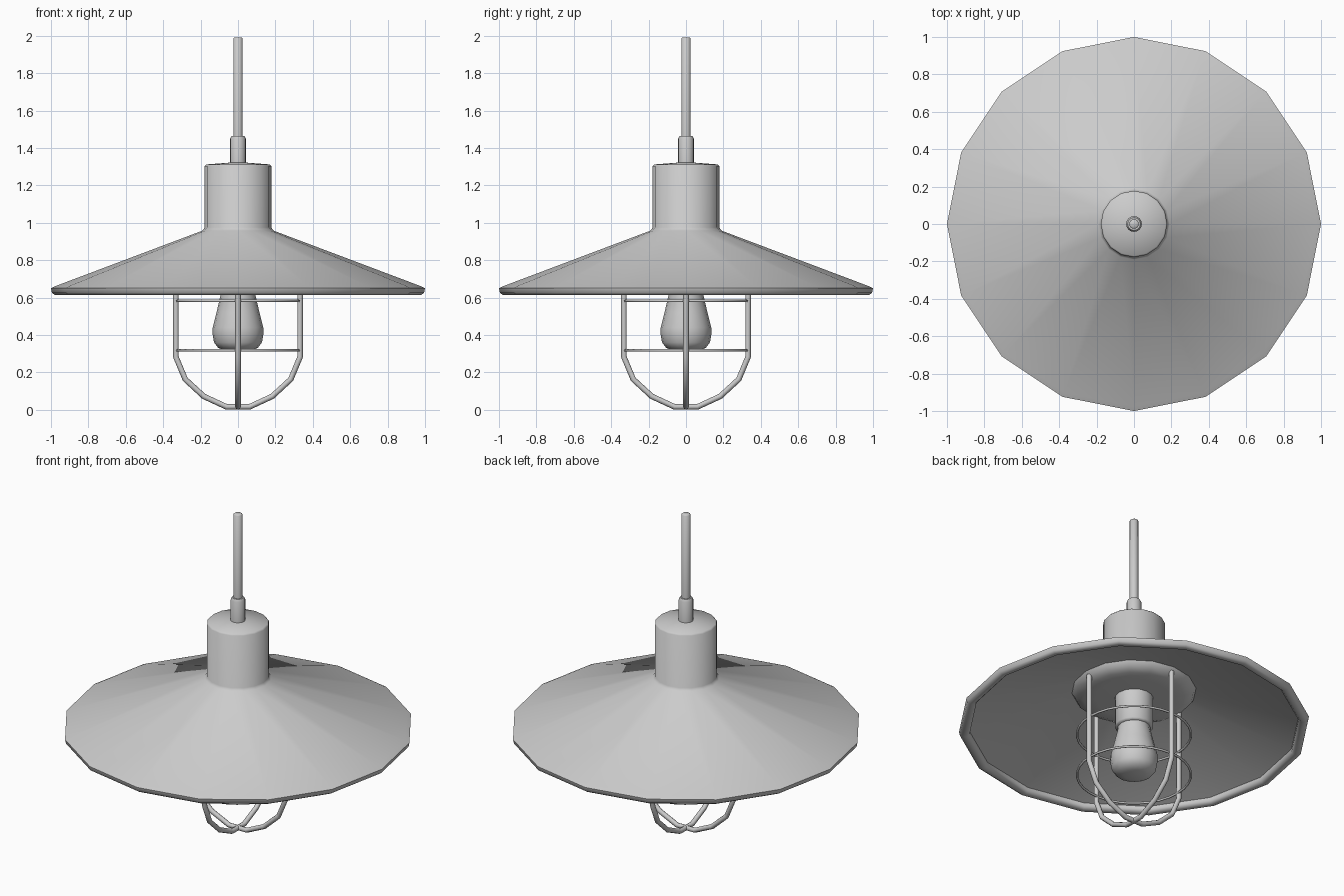
import bpy, bmesh
from math import radians, tau
from mathutils import Matrix, Vector

cube = bpy.data.objects.get("Cube")
if cube:
    bpy.data.objects.remove(cube, do_unlink=True)

GREY = (0.6, 0.6, 0.6, 1)
grey = bpy.data.materials.new("light grey")
grey.use_nodes = True
grey.diffuse_color = GREY
grey.node_tree.nodes["Principled BSDF"].inputs["Base Color"].default_value = GREY


def finish(obj, angle=50):
    """Give the part its material and smooth all but the sharp edges."""
    obj.data.materials.clear()
    obj.data.materials.append(grey)
    bpy.ops.object.select_all(action="DESELECT")
    obj.select_set(True)
    bpy.context.view_layer.objects.active = obj
    bpy.ops.object.shade_smooth_by_angle(angle=radians(angle))


def lathe(name, profile, sides=16):
    """Spin (radius, height) points round the z axis."""
    bm = bmesh.new()
    verts = [bm.verts.new((r, 0, z)) for r, z in profile]
    edges = [bm.edges.new(pair) for pair in zip(verts, verts[1:])]
    bmesh.ops.spin(bm, geom=verts + edges, cent=(0, 0, 0), axis=(0, 0, 1),
                   angle=tau, steps=sides, use_duplicate=False)
    bmesh.ops.remove_doubles(bm, verts=bm.verts, dist=0.0005)
    bmesh.ops.recalc_face_normals(bm, faces=bm.faces)
    mesh = bpy.data.meshes.new(name)
    bm.to_mesh(mesh)
    bm.free()
    obj = bpy.data.objects.new(name, mesh)
    bpy.context.collection.objects.link(obj)
    finish(obj)
    return obj


def rod(name, points, radius):
    """Sweep a round bar along a path of straight pieces."""
    curve = bpy.data.curves.new(name, "CURVE")
    curve.dimensions = "3D"
    curve.bevel_depth = radius
    curve.bevel_resolution = 2
    curve.use_fill_caps = True
    spline = curve.splines.new("POLY")
    spline.points.add(len(points) - 1)
    for p, co in zip(spline.points, points):
        p.co = (*co, 1)
    obj = bpy.data.objects.new(name, curve)
    bpy.context.collection.objects.link(obj)
    bpy.ops.object.select_all(action="DESELECT")
    obj.select_set(True)
    bpy.context.view_layer.objects.active = obj
    bpy.ops.object.convert(target="MESH")
    finish(bpy.context.object)


# Shade: neck, wide cone, rolled rim and inner wall in one closed shell
lathe("shade", [
    (0, 1.325), (0.17, 1.312), (0.178, 1.303), (0.178, 0.975), (0.19, 0.958),
    (0.975, 0.662), (1.0, 0.65), (0.995, 0.625), (0.98, 0.615), (0.955, 0.615),
    (0.94, 0.63), (0.94, 0.65), (0.18, 0.935), (0, 0.935)])

# Hanging stem and its ferrule
lathe("ferrule", [(0, 1.465), (0.034, 1.465), (0.042, 1.45), (0.042, 1.3), (0, 1.3)])
lathe("stem", [(0, 1.99), (0.02, 1.99), (0.025, 1.985), (0.025, 1.44), (0, 1.44)])

# Rounded mounting plate under the shade, with lamp socket and bulb
lathe("mounting_plate", [(0, 0.93), (0.34, 0.9), (0.355, 0.87), (0.34, 0.845),
                         (0.29, 0.825), (0.22, 0.82), (0, 0.82)])
lathe("socket", [(0, 0.85), (0.11, 0.85), (0.11, 0.635), (0.1, 0.625), (0, 0.625)])
lathe("bulb", [(0, 0.66), (0.092, 0.66), (0.094, 0.61), (0.115, 0.52), (0.135, 0.44),
               (0.137, 0.41), (0.128, 0.36), (0.105, 0.33), (0.06, 0.317), (0, 0.312)])

# Wire cage: two crossed U-shaped bars
half = [(0.333, 0.85), (0.333, 0.285), (0.282, 0.163), (0.183, 0.072), (0.062, 0.016)]
outline = half + [(-x, z) for x, z in reversed(half)]
for name, turn in (("cage_bar_side", 0), ("cage_bar_front", 90)):
    spin = Matrix.Rotation(radians(turn), 3, "Z")
    rod(name, [spin @ Vector((x, 0, z)) for x, z in outline], 0.015)

# Thin hoops round the cage
for name, z in (("upper_hoop", 0.583), ("lower_hoop", 0.318)):
    bpy.ops.mesh.primitive_torus_add(location=(0, 0, z), major_radius=0.325,
                                     minor_radius=0.007, major_segments=32,
                                     minor_segments=8)
    bpy.context.object.name = name
    finish(bpy.context.object)
